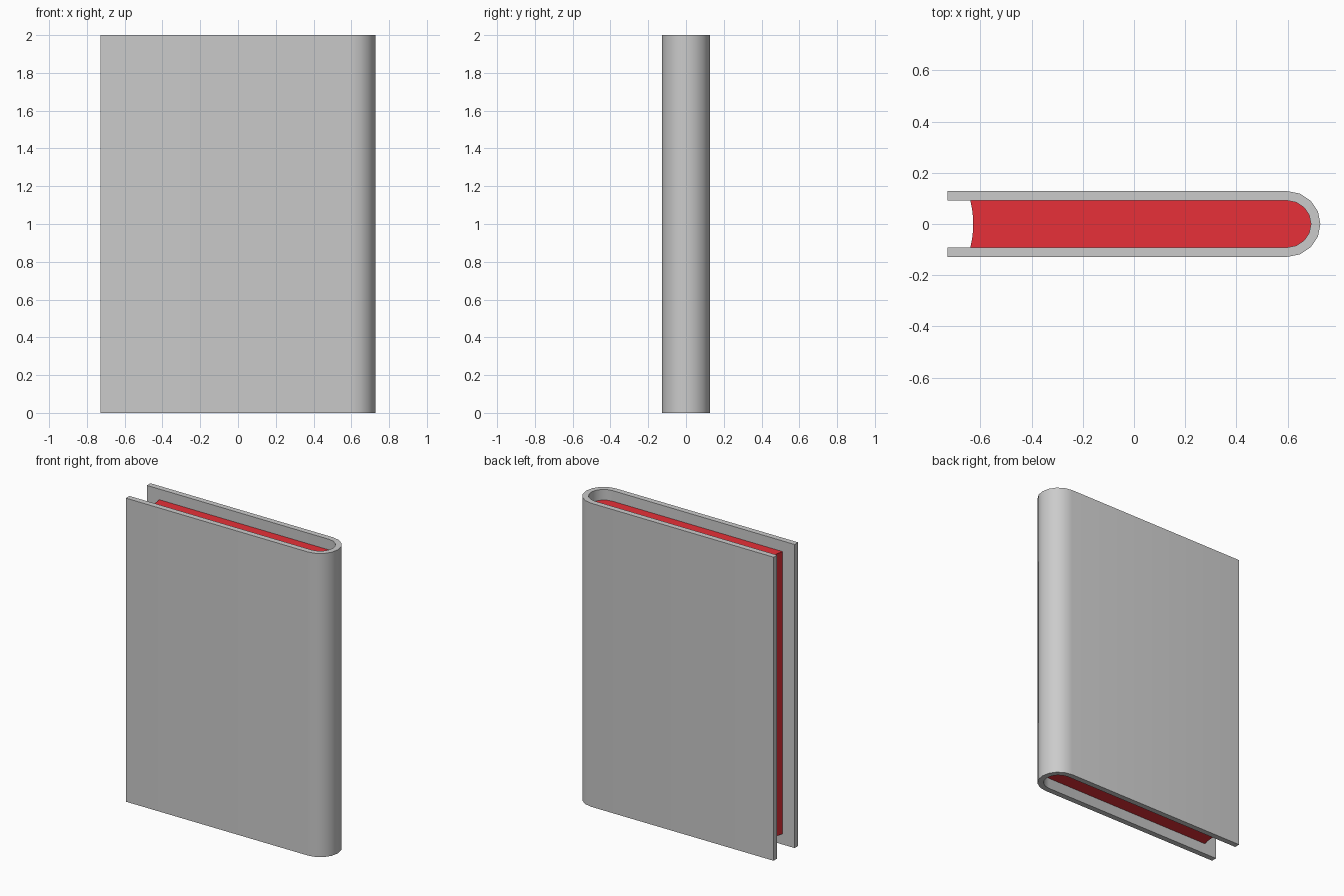
import bpy, bmesh
from math import sin, cos, pi, radians

if "Cube" in bpy.data.objects:
    bpy.data.objects.remove(bpy.data.objects["Cube"])

SPINE_X, OUTER_R, INNER_R = 0.6, 0.128, 0.091
FRONT_EDGE = -0.728


def arc(radius, steps=8):
    """Half circle around the spine axis, from -y to +y."""
    return [(SPINE_X + radius * cos(a), radius * sin(a))
            for a in (-pi / 2 + pi * i / steps for i in range(steps + 1))]


def extrude_outline(name, outline, z0, z1):
    """Closed xy outline extruded upwards into a solid object."""
    bm = bmesh.new()
    face = bm.faces.new([bm.verts.new((x, y, z0)) for x, y in outline])
    geom = bmesh.ops.extrude_face_region(bm, geom=[face])["geom"]
    top = [g for g in geom if isinstance(g, bmesh.types.BMVert)]
    bmesh.ops.translate(bm, verts=top, vec=(0, 0, z1 - z0))
    bmesh.ops.recalc_face_normals(bm, faces=bm.faces)
    mesh = bpy.data.meshes.new(name)
    bm.to_mesh(mesh)
    bm.free()
    obj = bpy.data.objects.new(name, mesh)
    bpy.context.collection.objects.link(obj)
    bpy.ops.object.select_all(action='DESELECT')
    obj.select_set(True)
    bpy.context.view_layer.objects.active = obj
    bpy.ops.object.shade_smooth_by_angle(angle=radians(35))
    return obj


# Cover: one U-shaped wrap with a rounded spine
cover = ([(FRONT_EDGE, -OUTER_R)] + arc(OUTER_R) + [(FRONT_EDGE, OUTER_R)]
         + [(FRONT_EDGE, INNER_R)] + arc(INNER_R)[::-1] + [(FRONT_EDGE, -INNER_R)])
extrude_outline("cover", cover, 0, 2)

# Page block: fills the cover, with a slightly hollow fore-edge
fore_edge = [(-0.628 - 0.011 * t * t, INNER_R * t)
             for t in (1 - i / 4 for i in range(9))]
pages = extrude_outline("page_block", arc(INNER_R) + fore_edge, 0.07, 1.93)

red = bpy.data.materials.new("page_red")
red.diffuse_color = (0.8, 0.03, 0.04, 1)
red.use_nodes = True
red.node_tree.nodes["Principled BSDF"].inputs["Base Color"].default_value = red.diffuse_color
pages.data.materials.append(red)
